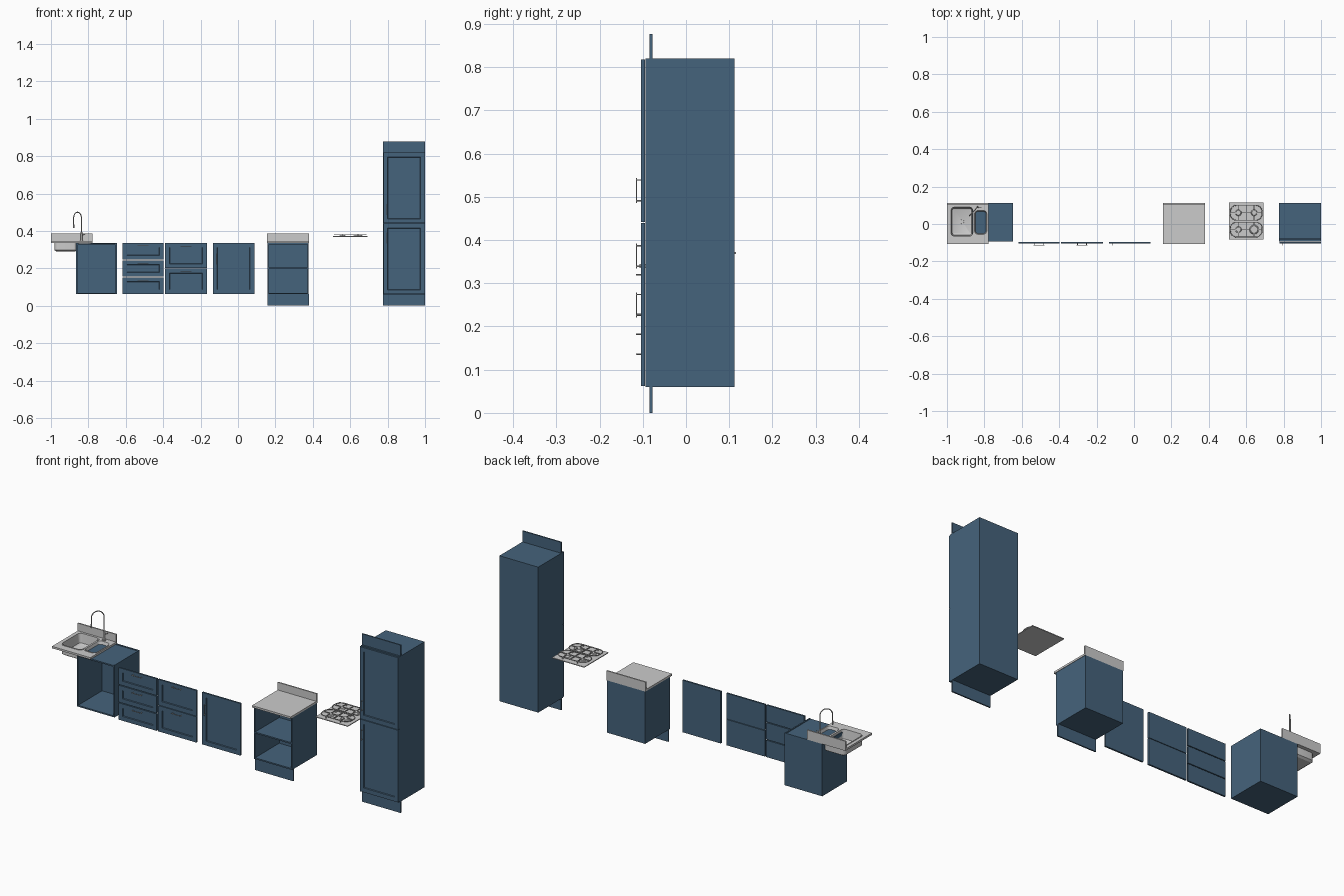
import bpy, bmesh, math
from mathutils import Vector

if "Cube" in bpy.data.objects:
    bpy.data.objects.remove(bpy.data.objects["Cube"])

blue = bpy.data.materials.new("blue_paint")
blue.diffuse_color = (0.06, 0.125, 0.2, 1)
blue.use_nodes = True
blue.node_tree.nodes["Principled BSDF"].inputs["Base Color"].default_value = blue.diffuse_color


def finish(name, bm, mat=None, smooth=False):
    bmesh.ops.recalc_face_normals(bm, faces=bm.faces)
    me = bpy.data.meshes.new(name)
    bm.to_mesh(me)
    bm.free()
    ob = bpy.data.objects.new(name, me)
    bpy.context.collection.objects.link(ob)
    if mat:
        me.materials.append(mat)
    if smooth:
        bpy.ops.object.select_all(action='DESELECT')
        ob.select_set(True)
        bpy.context.view_layer.objects.active = ob
        bpy.ops.object.shade_smooth_by_angle()
    return ob


def add_box(bm, x0, x1, y0, y1, z0, z1):
    vs = bmesh.ops.create_cube(bm, size=1)["verts"]
    for v in vs:
        v.co = Vector(((x0 + x1) / 2 + v.co.x * (x1 - x0),
                       (y0 + y1) / 2 + v.co.y * (y1 - y0),
                       (z0 + z1) / 2 + v.co.z * (z1 - z0)))


def boxes(name, dims, mat=None):
    bm = bmesh.new()
    for d in dims:
        add_box(bm, *d)
    return finish(name, bm, mat)


def cylinders(name, items, sides=24):
    """items: (x, y, z0, z1, r_bottom, r_top)"""
    bm = bmesh.new()
    for x, y, z0, z1, r0, r1 in items:
        vs = bmesh.ops.create_cone(bm, cap_ends=True, segments=sides, radius1=r0,
                                   radius2=r1, depth=z1 - z0)["verts"]
        bmesh.ops.translate(bm, verts=vs, vec=(x, y, (z0 + z1) / 2))
    return finish(name, bm, smooth=True)


def tube(name, paths, r, closed=False):
    cu = bpy.data.curves.new(name, 'CURVE')
    cu.dimensions = '3D'
    cu.bevel_depth, cu.bevel_resolution, cu.use_fill_caps = r, 2, True
    for pts in paths:
        sp = cu.splines.new('POLY')
        sp.points.add(len(pts) - 1)
        for p, co in zip(sp.points, pts):
            p.co = (*co, 1)
        sp.use_cyclic_u = closed
    ob = bpy.data.objects.new(name, cu)
    bpy.context.collection.objects.link(ob)
    bpy.ops.object.select_all(action='DESELECT')
    ob.select_set(True)
    bpy.context.view_layer.objects.active = ob
    bpy.ops.object.convert(target='MESH')
    bpy.ops.object.shade_smooth_by_angle()


def round_rect(x0, x1, y0, y1, r, z, inset=0, n=6):
    r = max(r - inset, 0.003)
    x0, x1, y0, y1 = x0 + inset + r, x1 - inset - r, y0 + inset + r, y1 - inset - r
    pts = []
    for k, (cx, cy) in enumerate([(x1, y1), (x0, y1), (x0, y0), (x1, y0)]):
        for i in range(n + 1):
            a = math.pi / 2 * (k + i / n)
            pts.append((cx + r * math.cos(a), cy + r * math.sin(a), z))
    return pts


def loft(name, rect, r, profile, smooth=True):
    bm = bmesh.new()
    rings = [[bm.verts.new(p) for p in round_rect(*rect, r, z, ins)] for ins, z in profile]
    for a, b in zip(rings, rings[1:]):
        for i in range(len(a)):
            j = (i + 1) % len(a)
            bm.faces.new((a[i], a[j], b[j], b[i]))
    bm.faces.new(rings[0])
    bm.faces.new(rings[-1])
    return finish(name, bm, smooth=smooth)


def carcass(name, x0, x1, z0, z1, shelves=(), top=None, t=0.007):
    y0, y1 = -0.094, 0.112
    top = top or z1
    dims = [(x0, x0 + t, y0, y1, z0, z1), (x1 - t, x1, y0, y1, z0, z1),
            (x0 + t, x1 - t, y1 - t, y1, z0, z1),
            (x0 + t, x1 - t, y0, y1 - t, z0, z0 + t),
            (x0 + t, x1 - t, y0, y1 - t, top - t, top)]
    dims += [(x0 + t, x1 - t, y0, y1 - t, s - t / 2, s + t / 2) for s in shelves]
    boxes(name, dims, blue)


def front(name, x0, x1, z0, z1):
    """Shaker front: flat slab with a recessed, chamfered panel"""
    bm = bmesh.new()
    add_box(bm, x0, x1, -0.104, -0.095, z0, z1)
    bm.normal_update()
    f = min(bm.faces, key=lambda q: q.normal.y)
    bmesh.ops.inset_region(bm, faces=[f], thickness=0.032)
    bmesh.ops.inset_region(bm, faces=[f], thickness=0.003, depth=-0.004)
    finish(name, bm, blue)


def handle(name, x, z, vertical=False):
    d = Vector((0, 0, 1)) if vertical else Vector((1, 0, 0))
    c = Vector((x, -0.1145, z))
    paths = [[c - d * 0.029, c + d * 0.029]]
    for s in (-0.024, 0.024):
        p = c + d * s
        paths.append([p, p + Vector((0, 0.0115, 0))])
    tube(name, paths, 0.0015)


# sink cabinet
carcass("sink_cabinet", -0.866, -0.648, 0.062, 0.335, top=0.332)

# sink worktop with two bowls, upstand and tap
wt = boxes("sink_worktop", [(-1, -0.778, -0.108, 0.112, 0.335, 0.345)])
bowls = [((-0.978, -0.862, -0.065, 0.09), "large"), ((-0.852, -0.787, -0.055, 0.072), "small")]
prof = [(0.014, 0.295), (0.006, 0.299), (0, 0.347), (-0.005, 0.347), (-0.005, 0.345),
        (-0.003, 0.345), (-0.003, 0.297), (0.008, 0.29)]
for rect, nm in bowls:
    shift = 0.034 if nm == "small" else 0
    cutter = loft("bowl_cutter", rect, 0.018, [(-0.002, 0.3), (-0.002, 0.4)], False)
    cutter.hide_render = True
    mod = wt.modifiers.new("hole", 'BOOLEAN')
    mod.object, mod.operation, mod.solver = cutter, 'DIFFERENCE', 'EXACT'
    bpy.context.view_layer.objects.active = wt
    bpy.ops.object.modifier_apply(modifier="hole")
    bpy.data.objects.remove(cutter)
    loft("sink_bowl_" + nm, rect, 0.018,
         [(i, z + shift * (0.345 - z) / 0.055 if z < 0.345 else z) for i, z in prof])
boxes("sink_upstand", [(-1, -0.778, 0.105, 0.112, 0.345, 0.385)])
cylinders("sink_drain", [(-0.92, 0.012, 0.294, 0.2965, 0.012, 0.011)])

base, tip = Vector((-0.837, 0.09, 0)), Vector((-0.879, 0.045, 0))
mid, half = (base + tip) / 2, (base - tip) / 2
path = [base + Vector((0, 0, 0.345))]
for i in range(17):
    a = math.pi * i / 16
    path.append(mid + half * math.cos(a) + Vector((0, 0, 0.467 + 0.033 * math.sin(a))))
path.append(tip + Vector((0, 0, 0.42)))
tube("tap_spout", [path], 0.0028)
cylinders("tap_body", [(base.x, base.y, 0.345, 0.35, 0.009, 0.009),
                       (base.x, base.y, 0.35, 0.395, 0.0055, 0.005),
                       (tip.x, tip.y, 0.415, 0.435, 0.004, 0.0035)], 16)
tube("tap_lever", [[base + Vector((0, 0, 0.375)), base + Vector((0.02, 0, 0.385))]], 0.002)

# loose fronts: three drawers, two drawers, one door
for i, (z0, z1) in enumerate([(0.063, 0.151), (0.155, 0.243), (0.247, 0.335)]):
    front(f"drawer_front_small_{i}", -0.617, -0.397, z0, z1)
    handle(f"drawer_handle_small_{i}", -0.507, z1 - 0.015)
for i, (z0, z1) in enumerate([(0.063, 0.198), (0.201, 0.335)]):
    front(f"drawer_front_large_{i}", -0.389, -0.167, z0, z1)
    handle(f"drawer_handle_large_{i}", -0.278, z1 - 0.016)
front("base_door", -0.134, 0.087, 0.063, 0.335)
handle("base_door_handle", -0.116, 0.25, True)

# open base cabinet with worktop
carcass("base_cabinet", 0.158, 0.378, 0.062, 0.335, [0.2])
boxes("base_worktop", [(0.156, 0.38, -0.108, 0.112, 0.335, 0.345)])
boxes("base_upstand", [(0.156, 0.38, 0.105, 0.112, 0.345, 0.385)])
boxes("base_plinth", [(0.157, 0.379, -0.085, -0.078, 0, 0.062)], blue)

# gas hob
boxes("hob_plate", [(0.507, 0.693, -0.084, 0.116, 0.368, 0.372)])
burners, rings, bars = [], [], []
for yc in (0.06, -0.03):
    rings.append(round_rect(0.515, 0.685, yc - 0.04, yc + 0.04, 0.034, 0.382))
    bars.append((0.598, 0.602, yc - 0.04, yc + 0.04, 0.38, 0.384))
    for xc in (0.558, 0.642):
        r = 0.021 if (xc > 0.6 and yc < 0) else 0.014
        burners += [(xc, yc, 0.372, 0.376, r * 1.2, r * 1.1), (xc, yc, 0.376, 0.379, r, r * 0.9)]
        for s in (-1, 1):
            xs = sorted((xc + s * 0.009, xc + s * 0.042))
            ys = sorted((yc + s * 0.009, yc + s * 0.04))
            bars.append((*xs, yc - 0.0018, yc + 0.0018, 0.38, 0.384))
            bars.append((xc - 0.0018, xc + 0.0018, *ys, 0.38, 0.384))
            bars.append((xc - 0.002, xc + 0.002, yc + s * 0.04 - 0.002, yc + s * 0.04 + 0.002,
                         0.372, 0.382))
cylinders("hob_burners", burners)
tube("hob_grate_frames", rings, 0.002, True)
boxes("hob_grate_bars", bars)

# tall cabinet with two doors, plinth and top fascia
carcass("tall_cabinet", 0.776, 1.0, 0.06, 0.82, [0.2, 0.44, 0.63])
front("tall_door_lower", 0.777, 0.999, 0.062, 0.439)
front("tall_door_upper", 0.777, 0.999, 0.442, 0.818)
handle("tall_handle_lower", 0.793, 0.363, True)
handle("tall_handle_upper", 0.793, 0.515, True)
boxes("tall_plinth", [(0.776, 1.0, -0.085, -0.078, 0, 0.06)], blue)
boxes("tall_fascia", [(0.776, 1.0, -0.085, -0.078, 0.82, 0.877)], blue)
